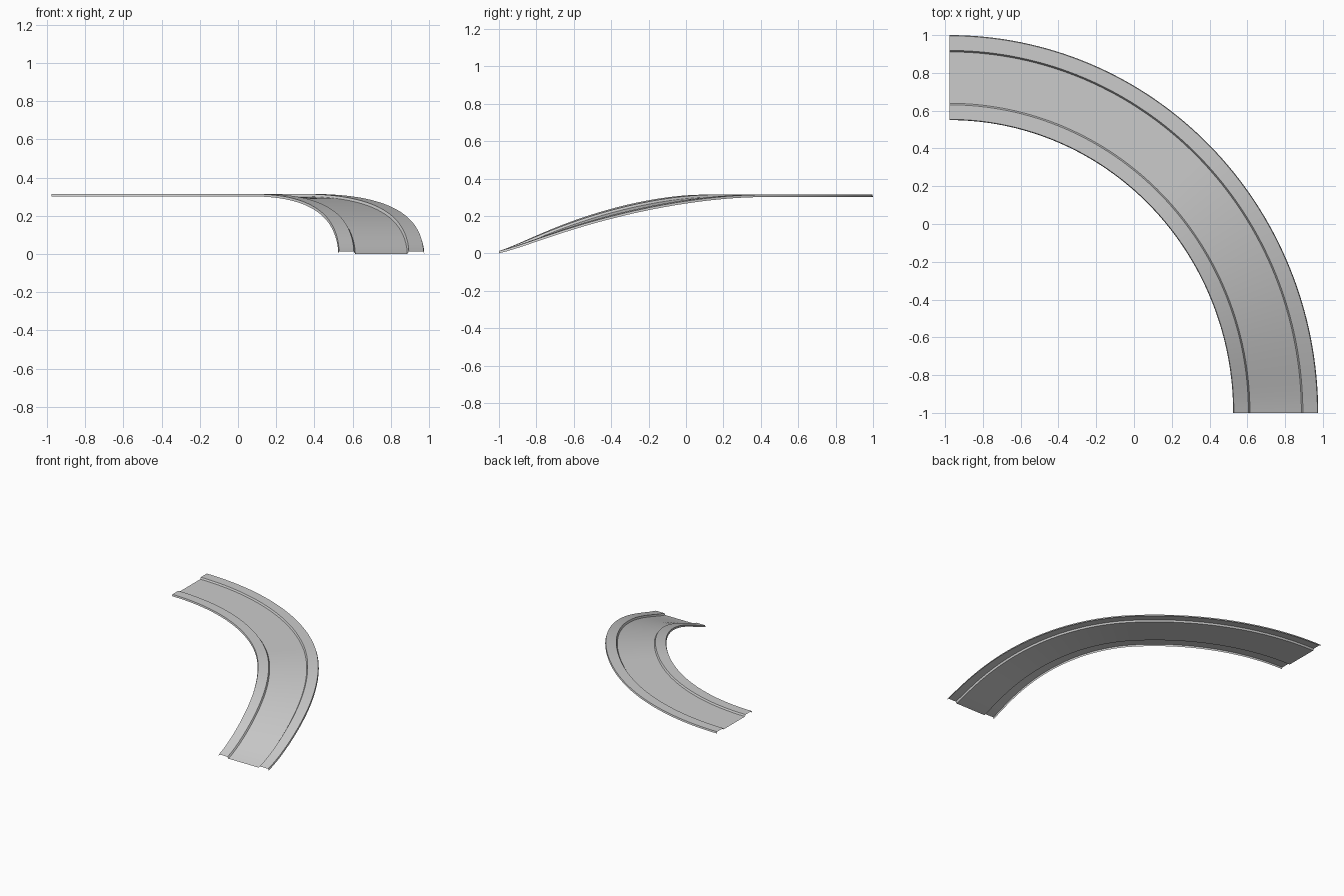
import bpy, bmesh, math

if "Cube" in bpy.data.objects:
    bpy.data.objects.remove(bpy.data.objects["Cube"])

SEGMENTS = 64
START = (-0.977, -1.0)          # centre of the bend
RX, RY = 1.502, 1.55            # inner edge radii
WIDTH, CURB = 0.45, 0.013

# half of the cross-section: outer wall, curb top, step down to the road
half = [(0, 0), (0.004, CURB), (0.081, CURB), (0.089, 0)]
profile = half + [(WIDTH - d, h) for d, h in reversed(half)]


def ramp_height(a):
    # eases in at the foot, levels out halfway round the bend
    u = min(a / 0.79, 1)
    foot = 0.28 * a * math.exp(-a / 0.1)
    return 0.301 * (1 - (1 - u) ** 2) - foot * (1 - u)


# road sheet swept around the quarter bend
bm = bmesh.new()
rows = []
for i in range(SEGMENTS + 1):
    a = math.pi / 2 * i / SEGMENTS
    rows.append([bm.verts.new((START[0] + (RX + d) * math.cos(a),
                               START[1] + (RY + d) * math.sin(a),
                               ramp_height(a) + h)) for d, h in profile])
for r0, r1 in zip(rows, rows[1:]):
    for j in range(len(profile) - 1):
        bm.faces.new((r0[j], r0[j + 1], r1[j + 1], r1[j]))

mesh = bpy.data.meshes.new("curved_road_ramp")
bm.to_mesh(mesh)
bm.free()
road = bpy.data.objects.new("curved_road_ramp", mesh)
bpy.context.collection.objects.link(road)
bpy.context.view_layer.objects.active = road
road.select_set(True)
bpy.ops.object.shade_smooth_by_angle(angle=math.radians(30))
